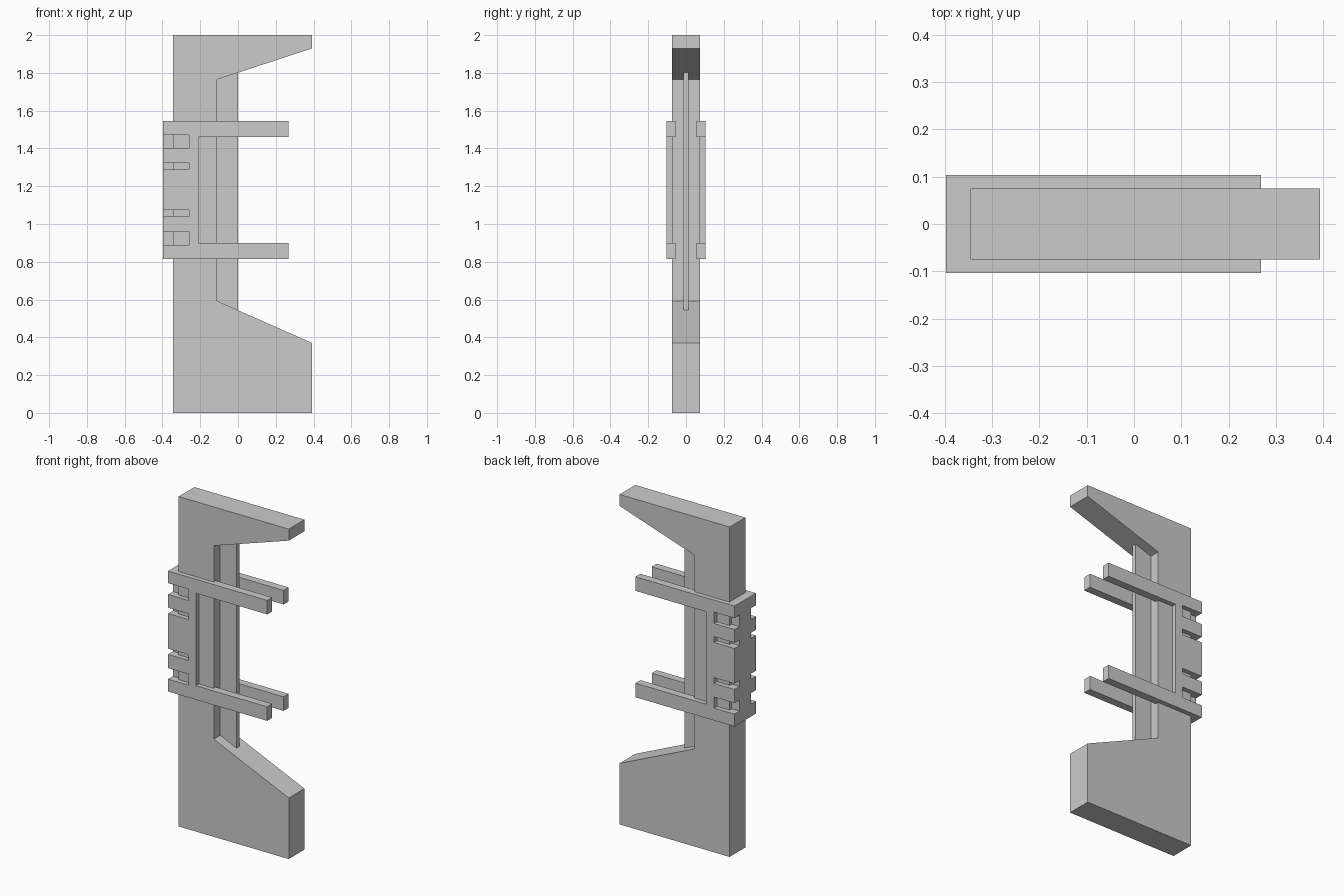
import bpy, bmesh

if "Cube" in bpy.data.objects:
    bpy.data.objects.remove(bpy.data.objects["Cube"])


def extrude_profile(name, points, y0, y1):
    """Solid made from an (x, z) outline extruded along y."""
    bm = bmesh.new()
    face = bm.faces.new([bm.verts.new((x, y0, z)) for x, z in points])
    new = bmesh.ops.extrude_face_region(bm, geom=[face])["geom"]
    verts = [v for v in new if isinstance(v, bmesh.types.BMVert)]
    bmesh.ops.translate(bm, verts=verts, vec=(0, y1 - y0, 0))
    bmesh.ops.recalc_face_normals(bm, faces=bm.faces[:])
    mesh = bpy.data.meshes.new(name)
    bm.to_mesh(mesh)
    bm.free()
    obj = bpy.data.objects.new(name, mesh)
    bpy.context.collection.objects.link(obj)
    return obj


def rect(x0, x1, z0, z1):
    return [(x0, z0), (x1, z0), (x1, z1), (x0, z1)]


# Main C-shaped frame
extrude_profile("frame", [
    (-0.345, 0), (0.393, 0), (0.393, 0.37), (-0.11, 0.592),
    (-0.11, 1.765), (0.393, 1.93), (0.393, 2), (-0.345, 2)], -0.075, 0.075)

# Thin fin along the inner edge of the frame
extrude_profile("fin", [
    (-0.13, 0.59), (0, 0.535), (0, 1.805), (-0.13, 1.77)], -0.013, 0.013)

# Web of the clip behind the frame
BACK, BOTTOM, TOP = -0.397, 0.815, 1.545
extrude_profile("clip_web", rect(BACK, -0.33, BOTTOM, TOP), -0.055, 0.055)

# Clip side plate: two arms, with notches along the back edge
outline = [(BACK, BOTTOM), (0.268, BOTTOM), (0.268, 0.9), (-0.21, 0.9),
           (-0.21, 1.46), (0.268, 1.46), (0.268, TOP), (BACK, TOP)]
for low, high in [(1.403, 1.472), (1.288, 1.323), (1.04, 1.075), (0.89, 0.957)]:
    outline += [(BACK, high), (-0.26, high), (-0.26, low), (BACK, low)]
plate = extrude_profile("clip_side_plates", outline, -0.103, -0.055)
mirror = plate.modifiers.new("Mirror", 'MIRROR')
mirror.use_axis = (False, True, False)
